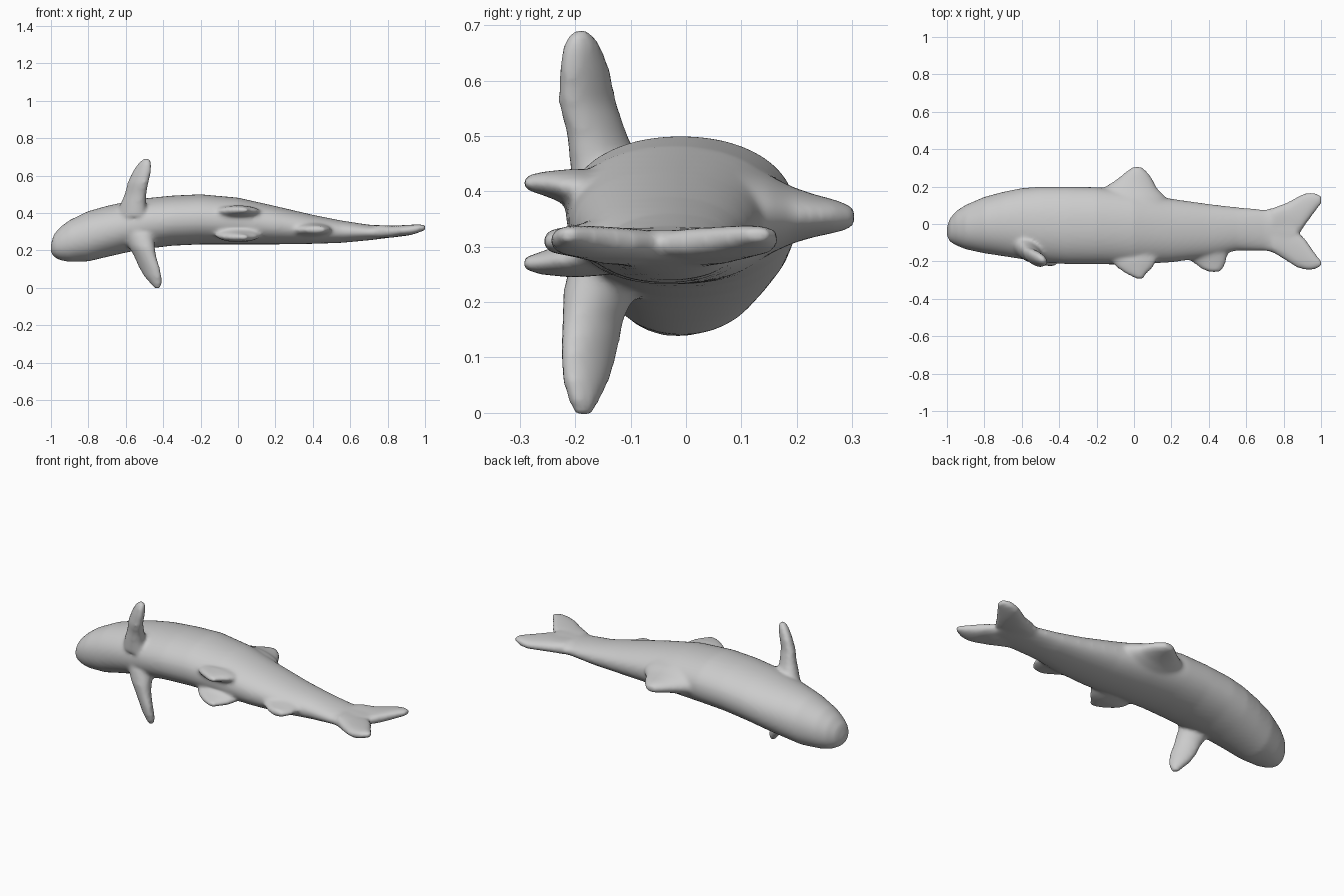
import bpy, bmesh, math
from mathutils import Vector

cube = bpy.data.objects.get("Cube")
if cube:
    bpy.data.objects.remove(cube, do_unlink=True)

skin = bpy.data.materials.new("plain grey")
skin.use_nodes = True
grey = (0.6, 0.6, 0.6, 1)
skin.diffuse_color = grey
skin.node_tree.nodes["Principled BSDF"].inputs["Base Color"].default_value = grey

bm = bmesh.new()


def loft(rings, n=40, power=1.0):
    """Skin a closed tube through rings of (centre, half axis a, half axis b)."""
    def rnd(v):
        return math.copysign(abs(v) ** power, v)
    loops = []
    for c, a, b in rings:
        c, a, b = Vector(c), Vector(a), Vector(b)
        loops.append([bm.verts.new(c + a * rnd(math.cos(2 * math.pi * i / n))
                                   + b * rnd(math.sin(2 * math.pi * i / n))) for i in range(n)])
    faces = [bm.faces.new(loops[0]), bm.faces.new(loops[-1])]
    for p, q in zip(loops, loops[1:]):
        for i in range(n):
            j = (i + 1) % n
            faces.append(bm.faces.new((p[i], p[j], q[j], q[i])))
    bmesh.ops.recalc_face_normals(bm, faces=faces)


# Body lying on its side: x, belly y, back y, low z, high z
body = [(-1.0, -.065, -.015, .19, .235), (-.985, -.095, .03, .165, .285), (-.95, -.115, .07, .147, .325),
        (-.9, -.135, .102, .138, .362), (-.8, -.157, .145, .141, .41), (-.7, -.172, .172, .165, .438),
        (-.6, -.188, .192, .188, .46), (-.5, -.205, .2, .207, .478), (-.35, -.215, .2, .225, .493),
        (-.2, -.216, .197, .232, .5), (0, -.217, .175, .232, .482), (.2, -.205, .135, .232, .437),
        (.4, -.178, .107, .235, .39), (.55, -.143, .09, .24, .36), (.7, -.143, .077, .254, .337),
        (.8, -.17, .1, .266, .332), (.87, -.17, .1, .277, .33)]
loft([((x, (y0 + y1) / 2, (z0 + z1) / 2), (0, (y1 - y0) / 2, 0), (0, 0, (z1 - z0) / 2))
      for x, y0, y1, z0, z1 in body], power=.95)

# Tail lobes: x, inner y, outer y, z centre, half thickness
upper = [(.74, -.05, .085, .3, .036), (.82, -.05, .115, .3, .032), (.89, -.045, .155, .306, .029),
         (.92, .0, .167, .309, .028), (.96, .055, .17, .316, .023), (1.003, .11, .15, .323, .014)]
lower = [(.74, -.15, -.03, .3, .036), (.82, -.2, -.03, .3, .032), (.87, -.233, -.035, .305, .029),
         (.92, -.247, -.085, .309, .028), (.96, -.245, -.145, .316, .023), (1.003, -.226, -.2, .323, .014)]
for lobe in (upper, lower):
    loft([((x, (a + b) / 2, z), (0, (b - a) / 2, 0), (0, 0, t)) for x, a, b, z, t in lobe], power=.8)


def side_fin(rows):
    """Fin growing along y: y, x start, x end, z centre, half thickness."""
    loft([((( a + b) / 2, y, z), ((b - a) / 2, 0, 0), (0, 0, t)) for y, a, b, z, t in rows])


# Back fin, paired belly fins and rear belly fin
side_fin([(.06, -.3, .22, .36, .1), (.15, -.24, .165, .358, .072), (.19, -.17, .125, .357, .052),
          (.23, -.105, .105, .356, .039), (.27, -.055, .08, .355, .03), (.305, -.01, .045, .353, .018)])
for z, s in ((.415, 1), (.27, -1)):
    side_fin([(-.13, -.12, .14, z - s * .03, .05), (-.2, -.12, .12, z - s * .01, .036),
              (-.235, -.09, .1, z - s * .004, .027), (-.265, -.045, .068, z, .02),
              (-.295, .015, .05, z, .012)])
side_fin([(-.1, .2, .5, .31, .05), (-.17, .27, .5, .31, .036), (-.21, .32, .49, .31, .027),
          (-.24, .36, .475, .31, .022), (-.258, .4, .465, .31, .015)])

# Paddle fins on both flanks: centre, half chord, half thickness
chord, thick = Vector((.75, -.66, 0)), Vector((.66, .75, 0))
paddles = [
    [((-.57, -.12, .38), .1, .07), ((-.56, -.145, .45), .078, .052), ((-.548, -.16, .5), .068, .042),
     ((-.535, -.178, .56), .068, .036), ((-.515, -.183, .62), .06, .032),
     ((-.498, -.188, .665), .042, .026), ((-.49, -.19, .69), .02, .015)],
    [((-.54, -.12, .29), .1, .07), ((-.515, -.155, .22), .08, .055), ((-.497, -.168, .17), .07, .042),
     ((-.475, -.175, .11), .068, .034), ((-.455, -.18, .06), .056, .03),
     ((-.437, -.184, .02), .034, .023), ((-.43, -.185, -.006), .016, .013)]]
for rows in paddles:
    loft([(c, chord * w, thick * t) for c, w, t in rows])

mesh = bpy.data.meshes.new("fish_body")
bm.to_mesh(mesh)
bm.free()
fish = bpy.data.objects.new("fish_body", mesh)
bpy.context.collection.objects.link(fish)
mesh.materials.append(skin)

# Fuse all parts into one soft skin
remesh = fish.modifiers.new("fuse", 'REMESH')
remesh.mode = 'VOXEL'
remesh.voxel_size = .01
remesh.use_smooth_shade = True
smooth = fish.modifiers.new("soften", 'SMOOTH')
smooth.factor = .5
smooth.iterations = 10
